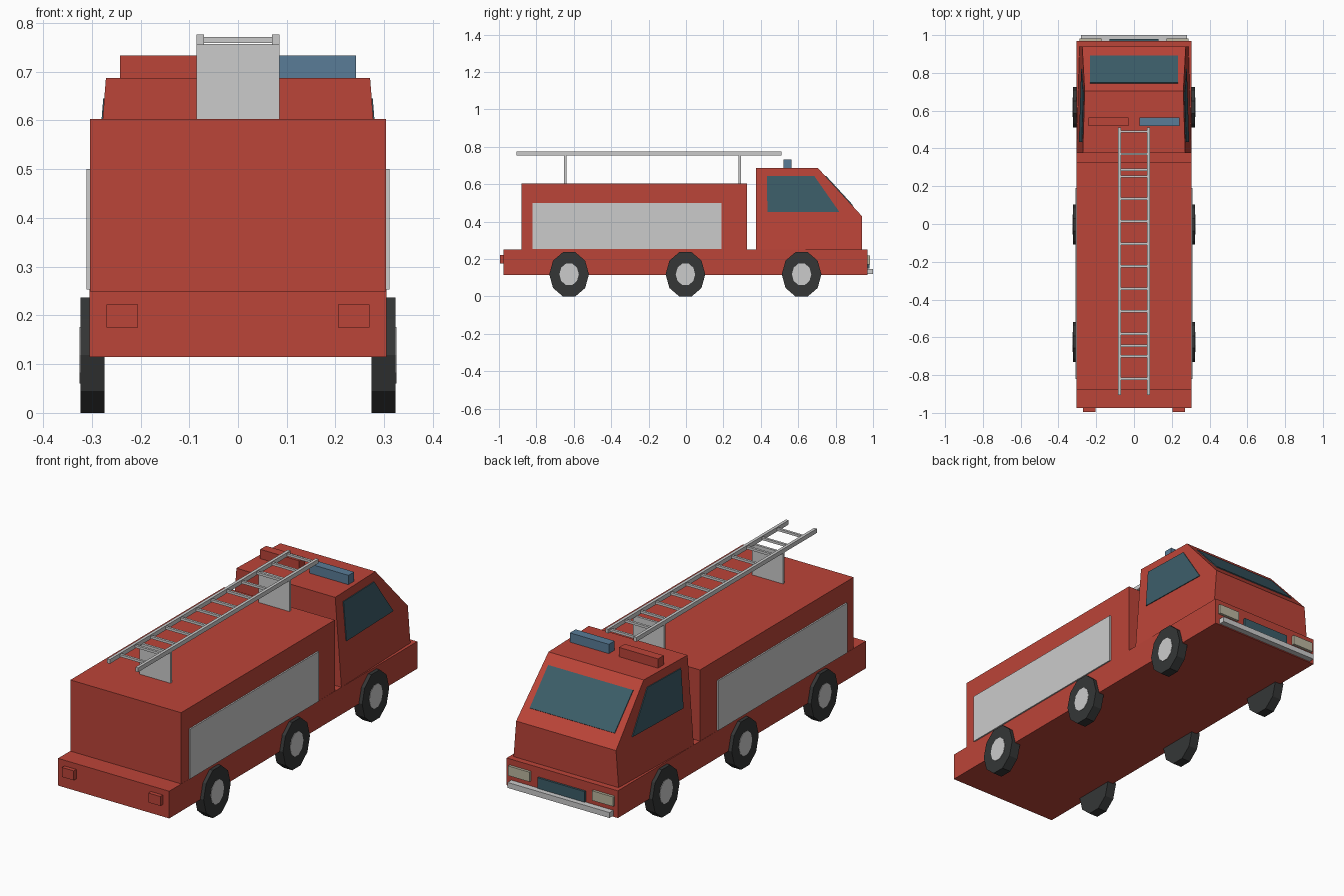
import bpy, math

if "Cube" in bpy.data.objects:
    bpy.data.objects.remove(bpy.data.objects["Cube"])

def material(name, rgb):
    m = bpy.data.materials.new(name)
    m.diffuse_color = (*rgb, 1)
    m.use_nodes = True
    m.node_tree.nodes["Principled BSDF"].inputs["Base Color"].default_value = m.diffuse_color
    return m

RED = material("red_paint", (0.50, 0.058, 0.04))
GLASS = material("dark_glass", (0.045, 0.11, 0.14))
BLUE = material("blue_lamp", (0.10, 0.20, 0.31))
RUBBER = material("rubber", (0.035, 0.037, 0.037))
CREAM = material("headlight", (0.50, 0.47, 0.35))

def loft(name, a, b, mat=None):
    """Closed solid between two matching loops of points."""
    n = len(a)
    faces = [tuple(range(n))[::-1], tuple(range(n, 2 * n))]
    faces += [(i, (i + 1) % n, n + (i + 1) % n, n + i) for i in range(n)]
    me = bpy.data.meshes.new(name)
    me.from_pydata(list(a) + list(b), [], faces)
    ob = bpy.data.objects.new(name, me)
    bpy.context.collection.objects.link(ob)
    if mat:
        me.materials.append(mat)
    # consistent outward normals
    import bmesh
    bm = bmesh.new()
    bm.from_mesh(me)
    bmesh.ops.recalc_face_normals(bm, faces=bm.faces)
    bm.to_mesh(me)
    bm.free()
    return ob

def box(name, x, y, z, mat=None):
    loop = [(x[0], y[0]), (x[1], y[0]), (x[1], y[1]), (x[0], y[1])]
    return loft(name, [(*p, z[0]) for p in loop], [(*p, z[1]) for p in loop], mat)

# Chassis and equipment body
box("chassis", (-0.305, 0.305), (-0.975, 0.97), (0.115, 0.25), RED)
box("equipment_body", (-0.304, 0.304), (-0.88, 0.325), (0.25, 0.603), RED)

# Cab: side profile with walls leaning inwards towards roof and nose
def cab_x(y, z):
    return 0.271 - 0.078 * (z - 0.687) - 0.03 * (y - 0.375)

CAB = [(0.375, 0.25), (0.94, 0.25), (0.94, 0.43), (0.705, 0.687), (0.375, 0.687)]
loft("cab", [(-cab_x(y, z), y, z) for y, z in CAB],
     [(cab_x(y, z), y, z) for y, z in CAB], RED)

# Windscreen on the sloping front
SCREEN = [(0.233, 0.89, 0.485), (-0.233, 0.89, 0.485),
          (-0.233, 0.745, 0.643), (0.233, 0.745, 0.643)]
loft("windscreen", [(x, y - 0.007, z - 0.006) for x, y, z in SCREEN],
     [(x, y + 0.003, z + 0.003) for x, y, z in SCREEN], GLASS)

# Mirrored side parts
WINDOW = [(0.435, 0.452), (0.82, 0.452), (0.685, 0.645), (0.433, 0.645)]
for side, s in (("left", -1), ("right", 1)):
    loft(f"side_window_{side}",
         [(s * (cab_x(y, z) - 0.008), y, z) for y, z in WINDOW],
         [(s * (cab_x(y, z) + 0.004), y, z) for y, z in WINDOW], GLASS)
    box(f"shutter_{side}", sorted((s * 0.295, s * 0.311)), (-0.82, 0.19), (0.253, 0.50))
    box(f"headlight_{side}", sorted((s * 0.172, s * 0.288)), (0.96, 0.983), (0.172, 0.22), CREAM)
    box(f"tail_light_{side}", sorted((s * 0.205, s * 0.27)), (-0.995, -0.965), (0.175, 0.222), RED)
    box(f"ladder_rail_{side}", sorted((s * 0.07, s * 0.085)), (-0.905, 0.51), (0.755, 0.776))
    box(f"beacon_{side}", sorted((s * 0.028, s * 0.242)), (0.52, 0.565), (0.685, 0.733),
        BLUE if s > 0 else RED)

# Grille and bumper
box("grille", (-0.13, 0.13), (0.96, 0.98), (0.15, 0.203), GLASS)
box("front_bumper", (-0.28, 0.28), (0.965, 1.0), (0.12, 0.147))

# Ladder rungs and supports
for i in range(12):
    y = 0.49 - 0.119 * i
    box(f"ladder_rung_{i + 1}", (-0.075, 0.075), (y - 0.006, y + 0.006), (0.759, 0.771))
for name, y in (("front", 0.287), ("rear", -0.645)):
    box(f"ladder_support_{name}", (-0.085, 0.085), (y - 0.006, y + 0.006), (0.60, 0.757))

# Wheels: ten-sided, slightly narrower than tall
def disc(name, x0, x1, cy, ry, rz, mat=None):
    ring = [(cy + ry * math.cos(math.tau * i / 10), 0.1185 + rz * math.sin(math.tau * i / 10))
            for i in range(10)]
    loft(name, [(x0, *p) for p in ring], [(x1, *p) for p in ring], mat)

for axle, y in (("front", 0.618), ("middle", -0.003), ("rear", -0.625)):
    for side, s in (("left", -1), ("right", 1)):
        disc(f"tyre_{axle}_{side}", s * 0.274, s * 0.323, y, 0.106, 0.1246, RUBBER)
        disc(f"hub_{axle}_{side}", s * 0.30, s * 0.325, y, 0.052, 0.061)
